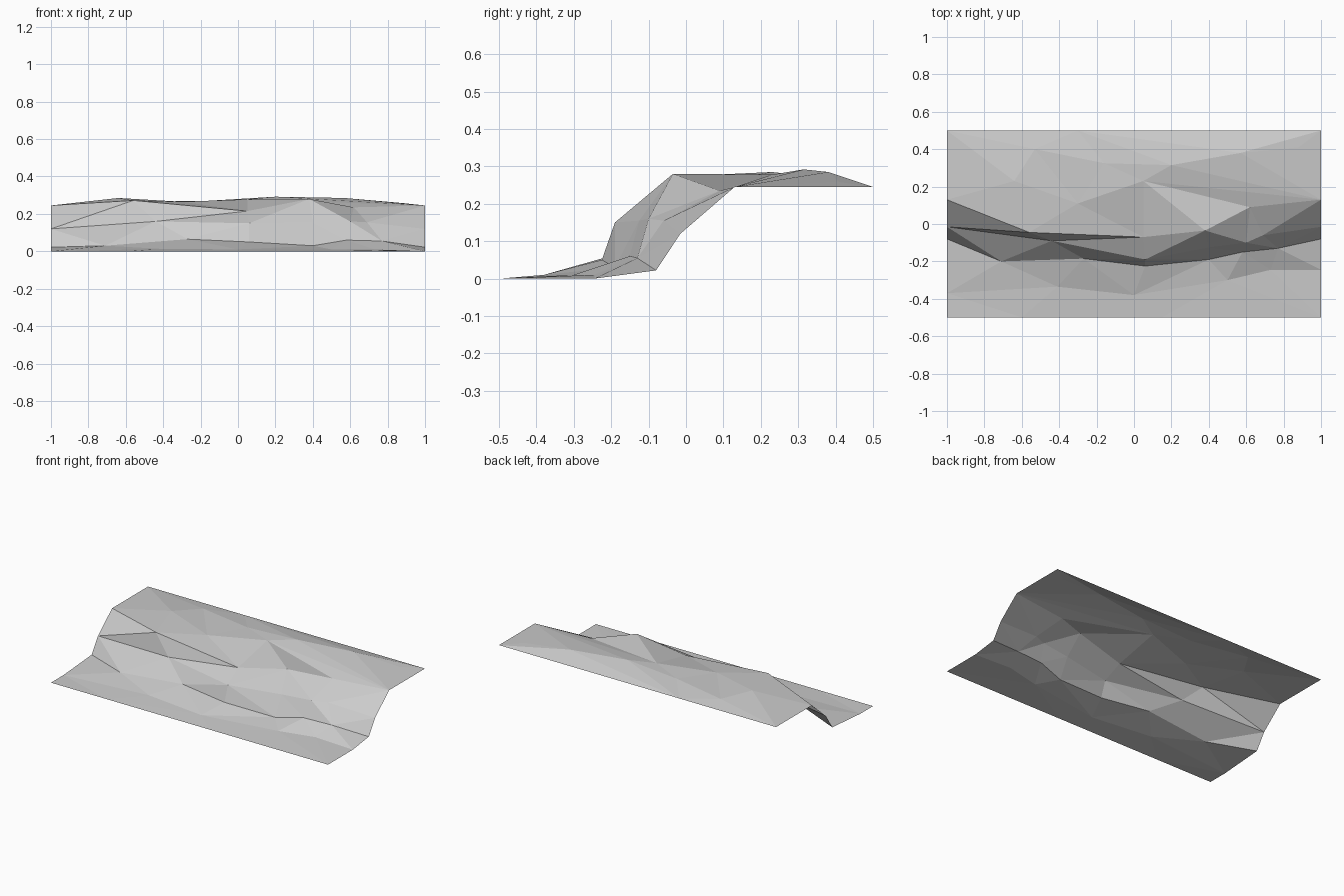
import bpy
import bmesh
from mathutils import Vector
from mathutils.geometry import delaunay_2d_cdt

default_cube = bpy.data.objects.get("Cube")
if default_cube:
    bpy.data.objects.remove(default_cube, do_unlink=True)

# One plain stone colour
stone = bpy.data.materials.new("pale_grey_stone")
stone.use_nodes = True
stone_colour = (.6, .6, .6, 1)
stone.diffuse_color = stone_colour
stone.node_tree.nodes["Principled BSDF"].inputs["Base Color"].default_value = stone_colour

# Contour lines that run across the terrain from left to right
front_border = [(-1, -.5, 0), (-.6, -.5, 0), (.15, -.5, 0), (1, -.5, 0)]
lower_ground = [(-1, -.37, 0), (-.41, -.335, .013), (0, -.38, .01),
                (.5, -.3, .01), (.73, -.245, .01), (1, -.245, 0)]
cliff_foot = [(-1, -.08, .022), (-.71, -.2, .03), (-.27, -.185, .065),
              (.06, -.225, .05), (.4, -.19, .03), (.58, -.15, .06),
              (.77, -.13, .055), (1, -.08, .022)]
cliff_middle = [(-1, -.015, .12), (-.44, -.09, .16), (.06, -.19, .15),
                (.4, -.125, .155), (.6, -.1, .16), (.69, -.06, .155),
                (1, -.015, .12)]
cliff_brow = [(-1, .13, .245), (-.56, -.045, .272), (.05, -.07, .215),
              (.38, -.035, .28), (.62, .09, .235), (1, .13, .245)]
left_rise = [(-1, .13, .245), (-.64, .23, .285), (-.3, .11, .265),
             (.05, .23, .278)]
plateau_ridge = [(-.53, .4, .265), (-.16, .325, .27), (.2, .315, .292),
                 (.57, .38, .285), (.88, .41, .258)]
back_border = [(-1, .5, .245), (-.3, .5, .245), (1, .5, .245)]
right_slope = [(.05, .23, .278), (1, .13, .245)]
brow_dip = [(.05, .23, .278), (.38, -.035, .28)]

contours = [front_border, lower_ground, cliff_foot, cliff_middle, cliff_brow,
            left_rise, plateau_ridge, back_border, right_slope, brow_dip]


def join_contours(lines):
    """Collect the shared points and the creases that link them."""
    points, creases = [], []
    for line in lines:
        indices = []
        for point in line:
            if point not in points:
                points.append(point)
            indices.append(points.index(point))
        creases.extend(zip(indices, indices[1:]))
    return points, creases


def build_sheet(name, lines, material):
    """Stretch a faceted open surface over the contour lines."""
    points, creases = join_contours(lines)
    plan = [Vector(point[:2]) for point in points]
    corners, _, triangles, sources, _, _ = delaunay_2d_cdt(plan, creases, [], 0, 1e-5)
    bm = bmesh.new()
    verts = []
    for corner, source in zip(corners, sources):
        height = points[source[0]][2] if source else .25
        verts.append(bm.verts.new((corner.x, corner.y, height)))
    for triangle in triangles:
        face = bm.faces.new([verts[index] for index in triangle])
        face.normal_update()
        if face.normal.z < 0:
            face.normal_flip()
    mesh = bpy.data.meshes.new(name)
    bm.to_mesh(mesh)
    bm.free()
    mesh.materials.append(material)
    sheet = bpy.data.objects.new(name, mesh)
    bpy.context.collection.objects.link(sheet)
    return sheet


# Low ground, cliff face and plateau form one continuous faceted sheet
build_sheet("cliff_terrain", contours, stone)
